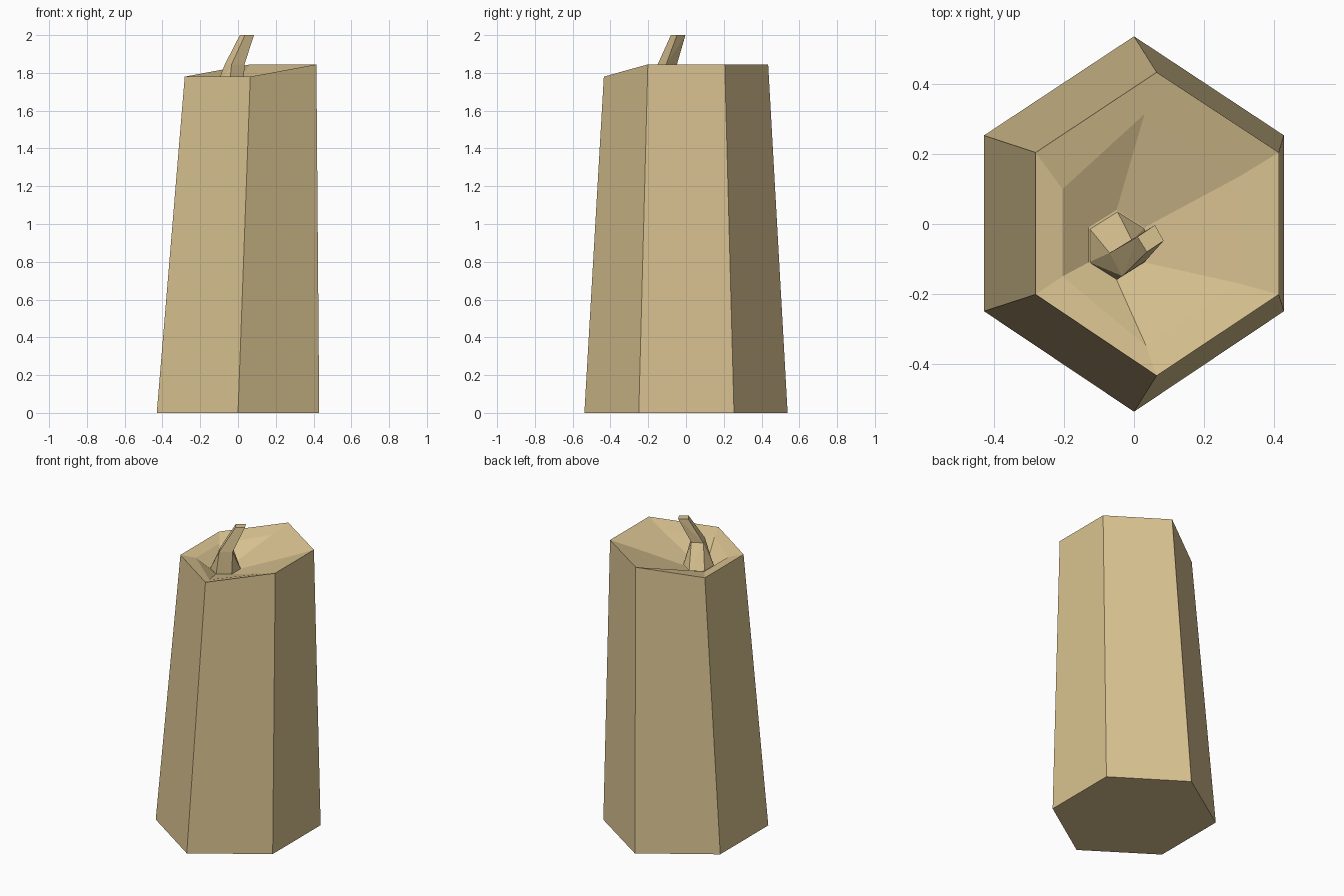
import bpy, bmesh

if "Cube" in bpy.data.objects:
    bpy.data.objects.remove(bpy.data.objects["Cube"])

wax = bpy.data.materials.new("wax")
wax.diffuse_color = (0.69, 0.54, 0.28, 1)
wax.use_nodes = True
wax.node_tree.nodes["Principled BSDF"].inputs["Base Color"].default_value = wax.diffuse_color


def loft(name, rings, cap_start=True, cap_end=True):
    """Join closed rings of equal count with flat faces."""
    bm = bmesh.new()
    loops = [[bm.verts.new(p) for p in ring] for ring in rings]
    for a, b in zip(loops, loops[1:]):
        n = len(a)
        for i in range(n):
            j = (i + 1) % n
            bm.faces.new((a[i], a[j], b[j], b[i]))
    if cap_start:
        bm.faces.new(loops[0][::-1])
    if cap_end:
        bm.faces.new(loops[-1])
    return finish(name, bm)


def hulls(name, pairs):
    """Convex hull between each pair of rings, so side counts may differ."""
    bm = bmesh.new()
    for low, high in pairs:
        verts = [bm.verts.new(p) for p in low + high]
        bmesh.ops.convex_hull(bm, input=verts)
    return finish(name, bm)


def finish(name, bm):
    bmesh.ops.recalc_face_normals(bm, faces=bm.faces[:])
    mesh = bpy.data.meshes.new(name)
    bm.to_mesh(mesh)
    bm.free()
    mesh.materials.append(wax)
    obj = bpy.data.objects.new(name, mesh)
    bpy.context.collection.objects.link(obj)
    return obj


def at(points, z):
    return [(x, y, z) for x, y in points]


# Hexagonal body, leaning rim and a melted hollow around the wick
base = at([(0, -.538), (.43, -.25), (.43, .254), (0, .538), (-.43, .254), (-.43, -.25)], 0)
rim = [(.065, -.435, 1.78), (.415, -.202, 1.845), (.415, .205, 1.845),
       (.065, .435, 1.845), (-.282, .205, 1.78), (-.282, -.202, 1.78)]
slope = [(.035, -.35, 1.757), (.30, -.17, 1.80), (.30, .135, 1.80),
         (.03, .315, 1.80), (-.205, .10, 1.762), (-.205, -.15, 1.762)]
foot = [(-.05, -.16), (.03, -.11), (.03, -.01), (-.05, .04), (-.13, -.01), (-.13, -.11)]
loft("candle_body", [base, rim, slope, at(foot, 1.70)])

# Bent wick: flared hexagonal foot, then a four-sided leaning stem
knee = at([(-.07, -.083), (-.005, -.048), (.034, -.105), (-.034, -.15)], 1.845)
tip = at([(.01, -.037), (.06, -.003), (.085, -.048), (.037, -.08)], 2.0)
hulls("wick", [(at(foot, 1.69), knee), (knee, tip)])
